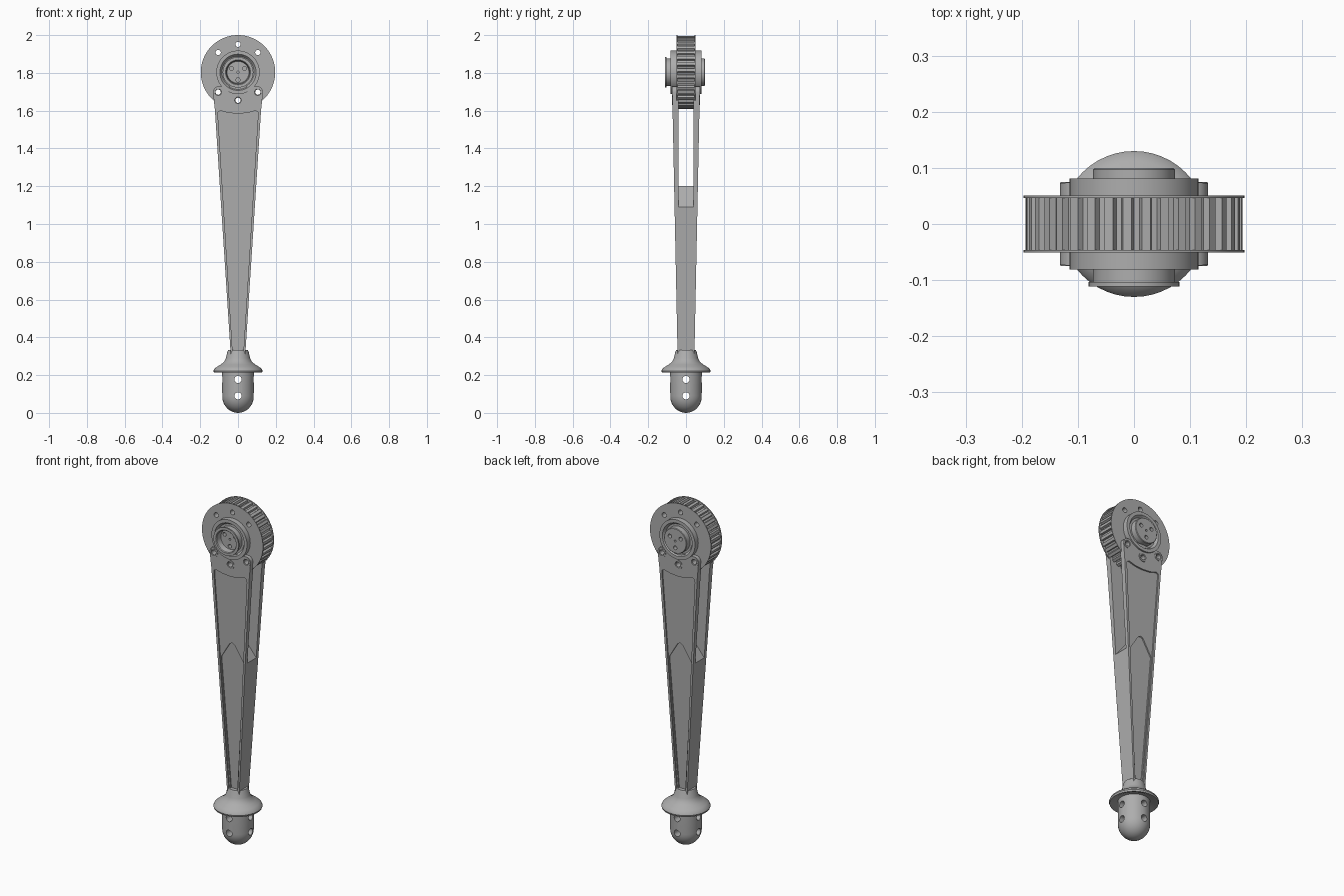
import bpy, bmesh
from math import sin, cos, pi, radians
from mathutils import Matrix, Vector

old = bpy.data.objects.get("Cube")
if old:
    bpy.data.objects.remove(old, do_unlink=True)

GREY = (0.42, 0.42, 0.42, 1)
metal = bpy.data.materials.new("grey metal")
metal.use_nodes = True
metal.diffuse_color = GREY
metal.node_tree.nodes["Principled BSDF"].inputs["Base Color"].default_value = GREY

HUB_Z = 1.803     # wheel axle height
BOLT = 0.105      # diagonal bolt offset from the axle
BOLT_R = 0.148    # bolt circle radius


def finish(name, bm):
    bmesh.ops.recalc_face_normals(bm, faces=bm.faces)
    mesh = bpy.data.meshes.new(name)
    bm.to_mesh(mesh)
    bm.free()
    mesh.materials.append(metal)
    obj = bpy.data.objects.new(name, mesh)
    bpy.context.collection.objects.link(obj)
    return obj


def prism(name, outline, lo, hi):
    """Outline in x and z, closed between two y surfaces that depend on z."""
    bm = bmesh.new()
    a = [bm.verts.new((x, lo(z), z)) for x, z in outline]
    b = [bm.verts.new((x, hi(z), z)) for x, z in outline]
    bm.faces.new(a)
    bm.faces.new(b[::-1])
    for i in range(len(a)):
        j = (i + 1) % len(a)
        bm.faces.new((a[i], a[j], b[j], b[i]))
    return finish(name, bm)


def lathe(name, profile, along_y=False, centre=(0, 0, 0), steps=48, closed=False):
    """Spin (radius, height) points round the z axis, or round y."""
    bm = bmesh.new()
    verts = [bm.verts.new((r, 0, h)) for r, h in profile]
    pairs = list(zip(verts, verts[1:]))
    if closed:
        pairs.append((verts[-1], verts[0]))
    edges = [bm.edges.new(p) for p in pairs]
    bmesh.ops.spin(bm, geom=verts + edges, axis=(0, 0, 1), cent=(0, 0, 0),
                   angle=2 * pi, steps=steps)
    bmesh.ops.remove_doubles(bm, verts=bm.verts, dist=0.0001)
    turn = Matrix.Rotation(-pi / 2, 4, 'X') if along_y else Matrix()
    bm.transform(Matrix.Translation(centre) @ turn)
    return finish(name, bm)


def drills(name, spots, radius, axis):
    """Long round cutters at the given centres, joined in one object."""
    bm = bmesh.new()
    turn = Matrix.Rotation(pi / 2, 4, 'X' if axis == 'Y' else 'Y')
    for spot in spots:
        bmesh.ops.create_cone(bm, cap_ends=True, segments=20, radius1=radius, radius2=radius,
                              depth=0.6, matrix=Matrix.Translation(spot) @ turn)
    return finish(name, bm)


def cut(obj, cutter):
    mod = obj.modifiers.new("cut", 'BOOLEAN')
    mod.operation = 'DIFFERENCE'
    mod.solver = 'EXACT'
    mod.object = cutter
    bpy.context.view_layer.objects.active = obj
    bpy.ops.object.modifier_apply(modifier=mod.name)


def mirrored(half):
    """Complete a right-hand outline with its left half."""
    return half + [(-x, z) for x, z in reversed(half) if x > 0]


def level(y):
    return lambda z: y


def outer(z):
    return 0.045 + (z - 0.33) * 0.0205


parts, cutters = [], []

# Bolt holes through the wheel and fork
diagonal = [(x, HUB_Z + z) for x in (-BOLT, BOLT) for z in (-BOLT, BOLT)]
bolt_spots = diagonal + [(0, HUB_Z - BOLT_R), (0, HUB_Z + BOLT_R)]
bolt_drill = drills("bolt_drill", [(x, 0, z) for x, z in bolt_spots], 0.014, 'Y')
cutters.append(bolt_drill)

# Forked arm: tapered blade with rounded lobes at the top
lobe = [(BOLT + 0.027 * cos(radians(a)), HUB_Z - BOLT + 0.03 * sin(radians(a)))
        for a in range(0, 91, 15)]
arm = prism("forked_arm", mirrored([(0.038, 0.3), (0.122, 1.6)] + lobe),
            lambda z: -outer(z), outer)

# Slot between the prongs, leaving a pointed core
slot = prism("slot_cutter", mirrored([(0, 1.2), (0.09, 1.09), (0.3, 1.09), (0.3, 1.8)]),
             level(-0.041), level(0.041))
cutters.append(slot)
cut(arm, slot)

# Recessed panel and deeper pointed panel on both broad faces
panel = mirrored([(0.026, 0.28), (0.106, 1.575), (0.105, 1.594), (0.092, 1.6),
                  (0.05, 1.588), (0, 1.584)])
point = mirrored([(0.017, 0.27), (0.073, 1.09), (0.016, 1.182), (0, 1.19)])
for side in (-1, 1):
    for outline, depth in ((panel, 0.008), (point, 0.015)):
        tool = prism("panel_cutter", outline,
                     lambda z: side * (outer(z) - depth), lambda z: side * (outer(z) + 0.05))
        cutters.append(tool)
        cut(arm, tool)
cut(arm, bolt_drill)
parts.append(arm)

# Toothed wheel
TEETH = 36
teeth = []
for i in range(TEETH):
    for frac, r in ((0, 0.181), (0.3, 0.181), (0.42, 0.193), (0.88, 0.193)):
        a = 2 * pi * (i + frac) / TEETH
        teeth.append((r * sin(a), HUB_Z + r * cos(a)))
wheel = prism("toothed_wheel", teeth, level(-0.0465), level(0.0465))
cut(wheel, bolt_drill)
parts.append(wheel)

# Thin rim plates on both sides of the wheel
for side, label in ((-1, "front"), (1, "back")):
    near, far = sorted((side * 0.046, side * 0.051))
    rim = lathe(label + "_rim_plate", [(0, near), (0.197, near), (0.197, far), (0, far)],
                True, (0, 0, HUB_Z), 72)
    cut(rim, bolt_drill)
    parts.append(rim)
    # Raised bolt sleeves on the fork
    for i, (x, z) in enumerate(s for s in bolt_spots if s[1] < HUB_Z):
        sleeve = [(0.014, side * 0.05), (0.014, side * 0.07), (0.018, side * 0.075),
                  (0.026, side * 0.075), (0.026, side * 0.05)]
        parts.append(lathe(f"{label}_bolt_sleeve_{i}", sleeve, True, (x, 0, z), 24, True))

# Hub: bearing rings, open socket at the front and plain cap at the back
ring_front = [(0.073, -0.066), (0.085, -0.066), (0.096, -0.081), (0.115, -0.081)]
ring_back = [(r, -y) for r, y in reversed(ring_front)]
socket = [(0, -0.075), (0.058, -0.075), (0.062, -0.107), (0.066, -0.111),
          (0.081, -0.111), (0.081, -0.103), (0.073, -0.103)]
cap = [(0.073, 0.097), (0.07, 0.1), (0, 0.1)]
hub = lathe("hub", socket + ring_front + ring_back + cap, True, (0, 0, HUB_Z))
pins = [(0.04 * sin(a), 0, HUB_Z + 0.04 * cos(a)) for a in (pi / 3, pi, -pi / 3)]
for spots, radius in ((pins, 0.011), ([(0, 0, HUB_Z)], 0.006)):
    pin_drill = drills("pin_drill", spots, radius, 'Y')
    cutters.append(pin_drill)
    cut(hub, pin_drill)
parts.append(hub)

# Flared collar
parts.append(lathe("flared_collar", [
    (0, 0.332), (0.053, 0.332), (0.057, 0.322), (0.064, 0.29), (0.074, 0.27), (0.092, 0.256),
    (0.112, 0.244), (0.126, 0.232), (0.13, 0.222), (0.127, 0.213), (0.118, 0.213),
    (0.1, 0.222), (0, 0.222)]))

# Rounded tip with cross-drilled holes
dome = [(0.084 * sin(radians(a)), 0.09 - 0.09 * cos(radians(a))) for a in range(0, 91, 9)]
tip = lathe("rounded_tip", dome + [(0.084, 0.235), (0, 0.235)])
for axis in 'XY':
    tip_drill = drills("tip_drill", [(0, 0, 0.09), (0, 0, 0.177)], 0.019, axis)
    cutters.append(tip_drill)
    cut(tip, tip_drill)
parts.append(tip)

for tool in cutters:
    bpy.data.objects.remove(tool, do_unlink=True)

bpy.ops.object.select_all(action='DESELECT')
for part in parts:
    part.select_set(True)
bpy.context.view_layer.objects.active = parts[0]
bpy.ops.object.shade_smooth_by_angle(angle=radians(30))
